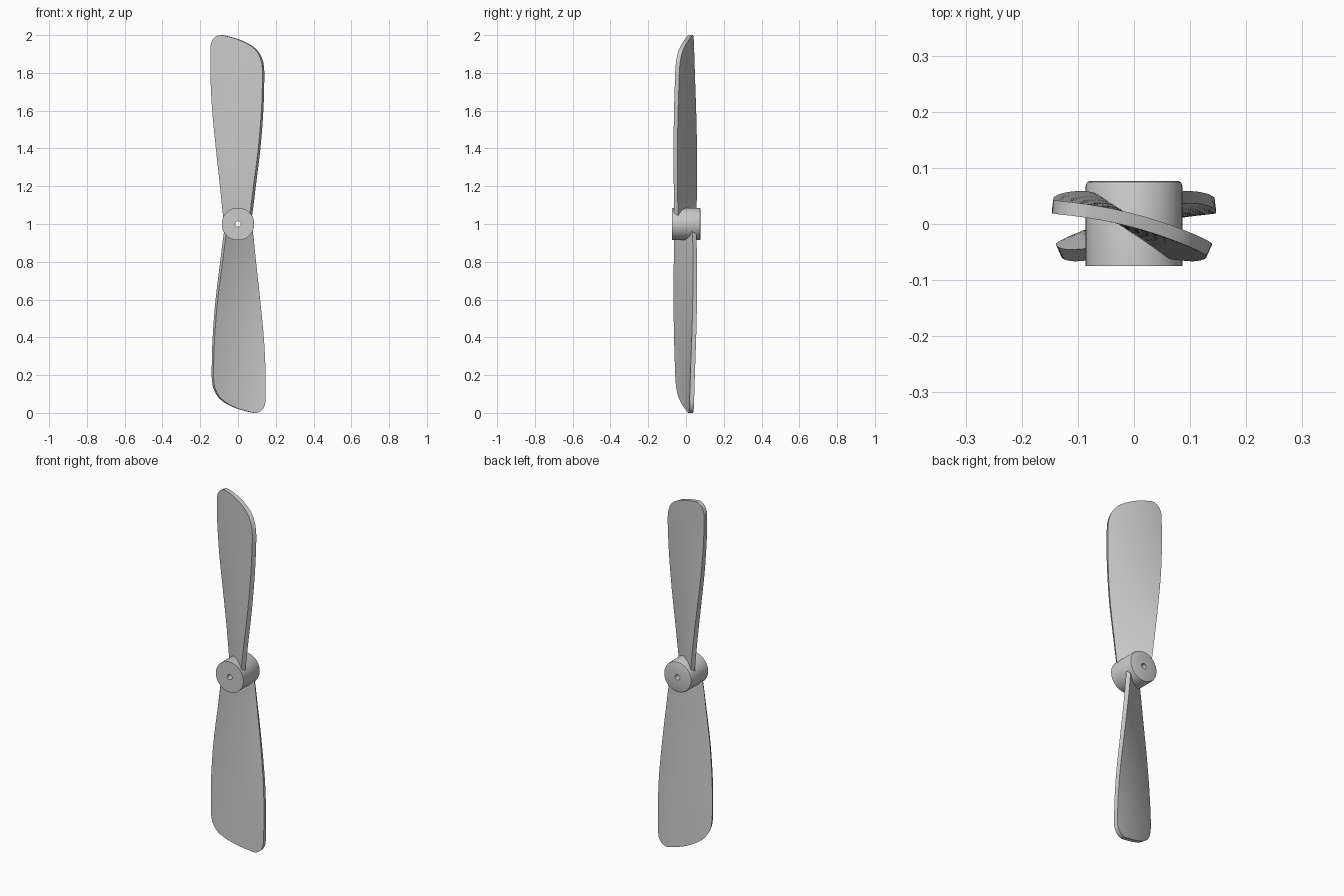
import bpy, bmesh, math
from mathutils import Matrix, Vector

cube = bpy.data.objects.get("Cube")
if cube:
    bpy.data.objects.remove(cube, do_unlink=True)

grey = bpy.data.materials.new("light_grey")
grey.use_nodes = True
GREY = (0.6, 0.6, 0.6, 1)
grey.diffuse_color = GREY
grey.node_tree.nodes["Principled BSDF"].inputs["Base Color"].default_value = GREY


def make_object(name, bm, thickness=0):
    bmesh.ops.recalc_face_normals(bm, faces=bm.faces)
    mesh = bpy.data.meshes.new(name)
    bm.to_mesh(mesh)
    bm.free()
    mesh.materials.append(grey)
    obj = bpy.data.objects.new(name, mesh)
    bpy.context.collection.objects.link(obj)
    bpy.ops.object.select_all(action='DESELECT')
    obj.select_set(True)
    bpy.context.view_layer.objects.active = obj
    if thickness:
        mod = obj.modifiers.new("thickness", 'SOLIDIFY')
        mod.thickness = thickness
        mod.offset = 0
        bpy.ops.object.modifier_apply(modifier=mod.name)
    bpy.ops.object.shade_smooth_by_angle(angle=math.radians(35))
    return obj


def smooth_rows(rows, steps):
    """Catmull-Rom interpolation through the rows."""
    pts = [Vector(r) for r in rows]
    pts = [2 * pts[0] - pts[1]] + pts + [pts[-1]]
    out = []
    for a, b, c, d in zip(pts, pts[1:], pts[2:], pts[3:]):
        for k in range(steps):
            t = k / steps
            out.append(0.5 * (2 * b + (c - a) * t + (2 * a - 5 * b + 4 * c - d) * t ** 2
                              + (3 * b - a - 3 * c + d) * t ** 3))
    return out + [pts[-1]]


# Blade outline: height, trailing edge x, leading edge x
OUTLINE = [
    (1.025, -0.069, 0.064), (1.08, -0.077, 0.073), (1.2, -0.090, 0.088),
    (1.4, -0.113, 0.113), (1.6, -0.134, 0.129), (1.75, -0.143, 0.134),
    (1.83, -0.145, 0.133), (1.88, -0.145, 0.122), (1.92, -0.145, 0.098),
    (1.95, -0.143, 0.060), (1.975, -0.133, 0.008), (1.99, -0.119, -0.040),
    (2.0, -0.100, -0.085),
]


def blade_y(x, z):
    """Pitch flattens towards the tip, with a slight camber."""
    s = z - 1
    pitch = 0.72 - 0.8 * s + 0.34 * s * s
    camber = 0.014 * math.sqrt(s) * (1 - (x / 0.145) ** 2)
    return -0.008 - pitch * x + camber


def make_blade(name, turn):
    bm = bmesh.new()
    count = 14
    grid = []
    for z, left, right in smooth_rows(OUTLINE, 4):
        xs = [left + (right - left) * i / count for i in range(count + 1)]
        grid.append([bm.verts.new((x, blade_y(x, z), z)) for x in xs])
    for low, high in zip(grid, grid[1:]):
        for i in range(count):
            bm.faces.new((low[i], low[i + 1], high[i + 1], high[i]))
    centre = Vector((0, 0, 1))
    bmesh.ops.rotate(bm, verts=bm.verts, cent=centre, matrix=Matrix.Rotation(turn, 3, 'Y'))
    return make_object(name, bm, 0.024)


make_blade("upper_blade", 0)
make_blade("lower_blade", math.pi)

# Hub: lathed ring with an axle hole and a rounded rear rim (radius, y)
PROFILE = [(0.015, -0.075), (0.086, -0.075), (0.086, 0.069),
           (0.0837, 0.0747), (0.078, 0.077), (0.015, 0.077)]
SIDES = 64
bm = bmesh.new()
rings = []
for k in range(SIDES):
    a = math.tau * k / SIDES
    rings.append([bm.verts.new((r * math.cos(a), y, 1 + r * math.sin(a))) for r, y in PROFILE])
for k in range(SIDES):
    near, far = rings[k], rings[(k + 1) % SIDES]
    for i in range(len(PROFILE)):
        j = (i + 1) % len(PROFILE)
        bm.faces.new((near[i], near[j], far[j], far[i]))
make_object("hub", bm)
